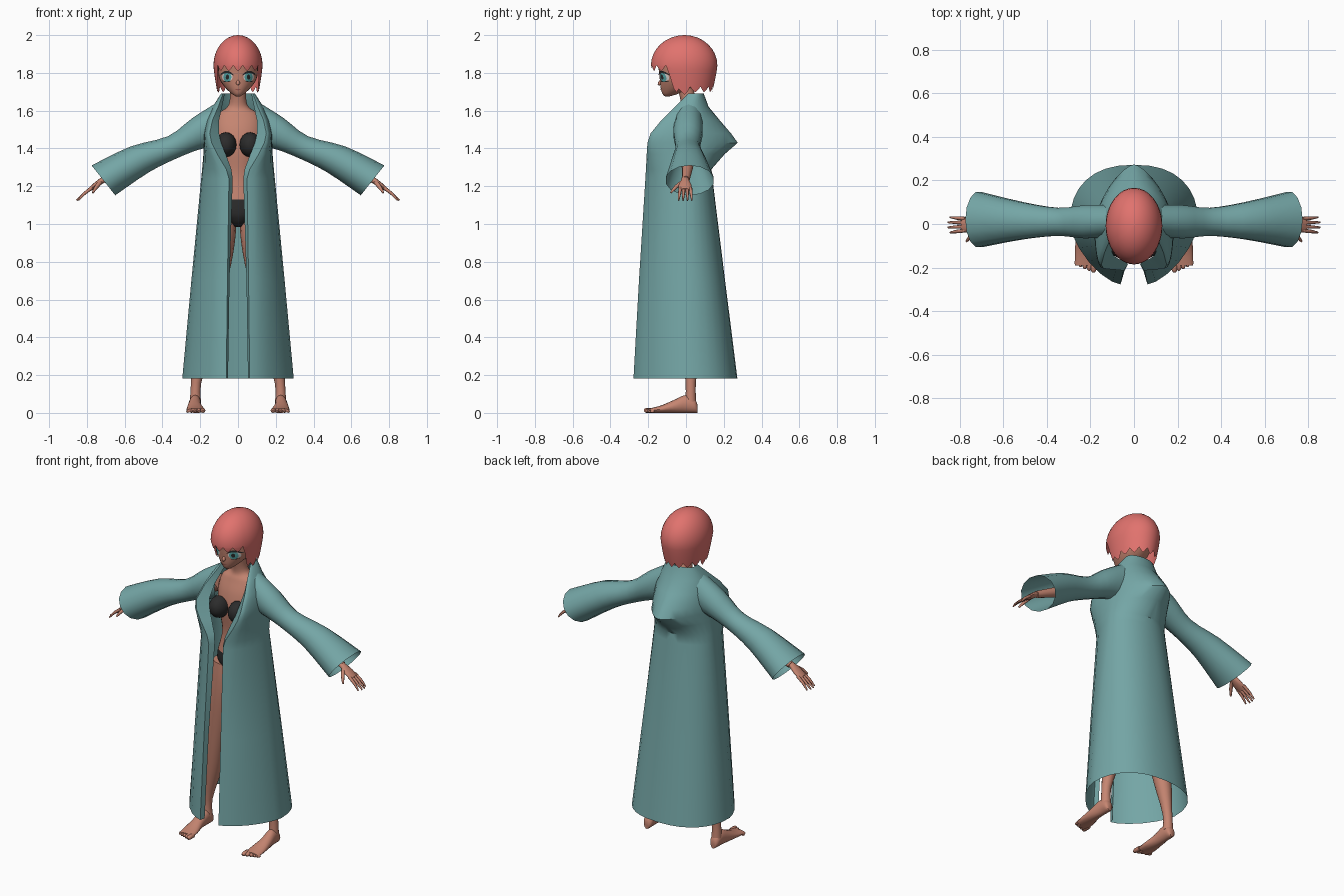
import bpy, bmesh, math
from mathutils import Vector as V

if "Cube" in bpy.data.objects:
    bpy.data.objects.remove(bpy.data.objects["Cube"])


def material(name, r, g, b):
    m = bpy.data.materials.new(name)
    m.diffuse_color = (r, g, b, 1)
    m.use_nodes = True
    m.node_tree.nodes["Principled BSDF"].inputs["Base Color"].default_value = m.diffuse_color
    return m


SKIN = material("skin", 0.56, 0.235, 0.165)
ROBE = material("teal cloth", 0.175, 0.38, 0.38)
HAIR = material("coral hair", 0.75, 0.17, 0.155)
BLACK = material("black fabric", 0.025, 0.025, 0.025)
WHITE = material("eye white", 0.75, 0.72, 0.70)
IRIS = material("teal iris", 0.10, 0.42, 0.42)
LIPS = material("lip red", 0.36, 0.10, 0.08)


def grid(name, rings, mat, closed=True, caps=True, mirror=False, angle=50, merge=False):
    """Skin a list of point rings into one smooth object."""
    bm = bmesh.new()
    vs = [[bm.verts.new(p) for p in r] for r in rings]
    n = len(vs[0])
    for a, b in zip(vs, vs[1:]):
        for i in range(n if closed else n - 1):
            j = (i + 1) % n
            bm.faces.new((a[i], a[j], b[j], b[i]))
    if caps:
        bm.faces.new(vs[0])
        bm.faces.new(vs[-1])
    bmesh.ops.recalc_face_normals(bm, faces=bm.faces)
    me = bpy.data.meshes.new(name)
    bm.to_mesh(me)
    bm.free()
    me.materials.append(mat)
    for p in me.polygons:
        p.use_smooth = True
    me.set_sharp_from_angle(angle=math.radians(angle))
    ob = bpy.data.objects.new(name, me)
    bpy.context.collection.objects.link(ob)
    if mirror:
        mod = ob.modifiers.new("mirror", "MIRROR")
        mod.use_mirror_merge = merge
    return ob


def spline(rows, k=4):
    """Catmull-Rom interpolation of tuples."""
    out = []
    for i in range(len(rows) - 1):
        p0, p1, p2 = rows[max(i - 1, 0)], rows[i], rows[i + 1]
        p3 = rows[min(i + 2, len(rows) - 1)]
        for s in range(k):
            t = s / k
            out.append(tuple(b + 0.5 * t * (c - a + t * (2*a - 5*b + 4*c - d + t * (3*(b - c) + d - a)))
                             for a, b, c, d in zip(p0, p1, p2, p3)))
    return out + [tuple(rows[-1])]


def ring(c, u, v, n=16):
    return [V(c) + V(u) * math.cos(2 * math.pi * i / n) + V(v) * math.sin(2 * math.pi * i / n)
            for i in range(n)]


def tube(name, pts, mat, n=12, k=3, mirror=True):
    """Round limb through (x, y, z, radius) points."""
    pts = spline(pts, k)
    rings = []
    for i, p in enumerate(pts):
        t = (V(pts[min(i + 1, len(pts) - 1)][:3]) - V(pts[max(i - 1, 0)][:3])).normalized()
        side = V((0, 1, 0)) if abs(t.y) < 0.8 else V((1, 0, 0))
        u = t.cross(side).normalized()
        rings.append(ring(p[:3], u * p[3], t.cross(u) * p[3], n))
    return grid(name, rings, mat, mirror=mirror)


# Torso and neck: z, half width, half depth, y centre
torso = spline([(0.985, .025, .04, .01), (1.02, .07, .075, .01), (1.08, .135, .09, .01), (1.25, .095, .07, 0),
                (1.4, .12, .085, 0), (1.5, .13, .08, .01), (1.58, .11, .06, .02), (1.63, .05, .045, .02),
                (1.74, .04, .04, -.01)], 6)
body = grid("torso", [ring((0, y, z), (a, 0, 0), (0, b, 0), 24) for z, a, b, y in torso], SKIN)
body.data.materials.append(BLACK)
for p in body.data.polygons:          # briefs
    p.material_index = int(p.center.z < 1.125)

# Bra cups
cups = [ring((.064, -.085 - .07 * math.sin(a), 1.42), (.056 * math.cos(a), 0, 0), (0, 0, .066 * math.cos(a)))
        for a in [i * math.pi / 14 for i in range(7)]]
grid("bra_cup", cups, BLACK, mirror=True)

# Legs and feet
tube("leg", [(.085, .012, 1.05, .075), (.09, .01, .95, .078), (.11, .01, .8, .075), (.15, .01, .55, .055),
             (.185, .025, .36, .05), (.222, .025, .16, .027), (.225, .025, .05, .03)], SKIN, 16)
foot = spline([(.06, .226, .016, .045), (.045, .226, .028, .075), (0, .227, .031, .095), (-.06, .23, .036, .07),
               (-.13, .226, .046, .04), (-.19, .224, .046, .024)], 3)
grid("foot", [ring((x, y, h / 2), (w, 0, 0), (0, 0, h / 2)) for y, x, w, h in foot], SKIN, mirror=True)
for i in range(5):
    x, r, e = .186 + .02 * i, .013 - .0012 * i, -.222 + .008 * i
    tube("toe", [(x, -.17, r, r), (x, e + .012, r, r), (x, e, r * .8, r * .45)], SKIN, 8, 2)

# Arms, palms and fingers
tube("arm", [(.13, .01, 1.52, .05), (.3, .01, 1.42, .04), (.5, .01, 1.33, .034), (.71, 0, 1.235, .02)], SKIN)
palm = [(.69, 1.245, .018, .017), (.72, 1.23, .022, .016), (.755, 1.205, .034, .014), (.79, 1.18, .032, .009)]
grid("palm", [ring((x, -.005, z), (t * .55, 0, t * .83), (0, h, 0), 12) for x, z, h, t in spline(palm, 2)],
     SKIN, mirror=True)
for i, y in enumerate((-.03, -.012, .006, .024)):
    e = .845 + (.01 if i in (1, 2) else 0)
    tube("finger", [(.775, y, 1.19, .009), (.815, y * 1.15, 1.16, .008), (e, y * 1.3, 1.125, .004)], SKIN, 8, 2)
tube("thumb", [(.73, -.02, 1.22, .012), (.75, -.055, 1.195, .01), (.77, -.08, 1.165, .005)], SKIN, 8, 2)

# Robe: z, lapel x, lapel depth, fold x, side x, front y, side y, back y, front power, back power
levels = [(.182, .053, .03, .062, .295, -.278, 0, .272, 1.35, .85), (.70, .045, .03, .056, .247, -.249, 0, .207, 1.25, .9),
          (1.24, .028, .03, .048, .195, -.215, 0, .14, 1.1, 1), (1.29, .035, .035, .062, .19, -.212, 0, .135, 1, 1),
          (1.37, .065, .045, .11, .183, -.208, 0, .205, .9, 1.15), (1.43, .09, .055, .14, .182, -.204, 0, .274, .85, 1.35),
          (1.48, .10, .055, .15, .18, -.187, 0, .238, .9, 1.25), (1.55, .10, .05, .135, .165, -.13, .005, .178, 1, 1.1),
          (1.62, .085, .04, .105, .135, -.06, .02, .12, 1, 1), (1.69, .07, .02, .08, .09, .01, .05, .094, 1, 1)]
rows = []
for z, wi, d, w, X, yf, ym, yb, pf, pb in levels:
    pts = [(wi, yf + d, z), (w, yf, z)]
    for i in range(1, 7):
        a = i * math.pi / 12
        pts.append((w + (X - w) * math.sin(a) ** pf, ym + (yf - ym) * max(math.cos(a), 0) ** pf, z))
    for i in range(1, 9):
        a = i * math.pi / 16
        pts.append((X * max(math.cos(a), 0) ** pb if i < 8 else 0, ym + (yb - ym) * math.sin(a) ** pb, z))
    rows.append(pts)
grid("robe", rows, ROBE, closed=False, caps=False, mirror=True, angle=45, merge=True)

# Flared sleeves: top x, z, bottom x, z, half depth, y centre
sleeve = spline([(.10, 1.65, .13, 1.41, .075, .015), (.24, 1.562, .21, 1.393, .078, .01),
                 (.37, 1.465, .33, 1.345, .066, .01), (.57, 1.41, .47, 1.275, .088, .015),
                 (.775, 1.31, .65, 1.152, .13, .02)], 3)
grid("sleeve", [ring(((a + c) / 2, y, (b + d) / 2), ((a - c) / 2, 0, (b - d) / 2), (0, h, 0), 14)
                for a, b, c, d, h, y in sleeve], ROBE, caps=False, mirror=True)

# Head: z, half width, front y, back y
head = spline([(1.676, .012, -.112, -.085), (1.69, .034, -.125, -.04), (1.72, .066, -.134, .03),
               (1.76, .094, -.138, .07), (1.80, .104, -.142, .09), (1.87, .1, -.145, .11), (1.95, .06, -.09, .07)], 5)
grid("head", [ring((0, (f + b) / 2, z), (w, 0, 0), (0, (b - f) / 2, 0), 28) for z, w, f, b in head], SKIN)
tube("nose", [(0, -.13, 1.765, .005), (0, -.138, 1.745, .011), (0, -.148, 1.737, .004)], SKIN, 8, 2, False)


def face_y(x, z):
    for a, b in zip(head, head[1:]):
        if a[0] <= z <= b[0]:
            t = (z - a[0]) / (b[0] - a[0])
            w, f, k = (a[i] + (b[i] - a[i]) * t for i in (1, 2, 3))
            return (f + k) / 2 - (k - f) / 2 * math.sqrt(max(0.05, 1 - (x / w) ** 2))
    return -.13


def patch(name, x, z, w, h, lift, mat, mirror=True, bow=0):
    """Thin oval plate that follows the face."""
    rings = []
    for s in (.05, .35, .7, 1):
        r = []
        for i in range(20):
            a = i * math.pi / 10
            px = x + s * w * math.cos(a)
            pz = z + s * h * math.sin(a) - bow * (px - x) ** 2
            r.append((px, face_y(px, pz) - lift, pz))
        rings.append(r)
    ob = grid(name, rings, mat, caps=False, mirror=mirror)
    if ob.data.polygons[0].normal.y > 0:
        ob.data.flip_normals()


# Eyes, lashes, brows and mouth
patch("eye_white", .057, 1.778, .029, .023, .002, WHITE)
patch("iris", .056, 1.778, .021, .025, .004, IRIS)
patch("pupil", .056, 1.778, .009, .013, .006, BLACK)
patch("upper_lash", .059, 1.805, .036, .006, .007, BLACK, bow=14)
patch("lower_lash", .06, 1.753, .02, .0025, .005, BLACK, bow=-8)
patch("mouth", 0, 1.711, .016, .003, .002, LIPS, False)

# Bobbed hair with a jagged hem
N = 64
columns = []
for i in range(N):
    a = 2 * math.pi * i / N
    deg = abs(math.degrees(a if a <= math.pi else a - 2 * math.pi))
    t = min(max((deg - 58) / 13, 0), 1)
    low = 1.81 + (1.685 - 1.81) * t + (.012 if deg > 100 else 0)
    low += (0, .012, .03, .012)[i % 4]
    col = []
    for j in range(15):
        if j < 9:                     # dome
            b = (j + .15) * math.pi / 2 / 8.15
            r, z = math.sin(b), 1.84 + .16 * math.cos(b)
        else:                         # hanging locks
            s = (j - 8) / 6
            z = 1.84 + (low - 1.84) * s
            r = 1 - .17 * ((1.84 - z) / .15) ** 1.3 if z < 1.84 else 1
        front = 1.02 if deg < 60 else 1
        col.append((.13 * r * math.sin(a), -.008 - .174 * r * front * math.cos(a), z))
    columns.append(col)
hair = grid("hair", [[c[j] for c in columns] for j in range(15)], HAIR, caps=False)
bm = bmesh.new()
bm.from_mesh(hair.data)
bmesh.ops.holes_fill(bm, edges=[e for e in bm.edges if e.is_boundary and e.verts[0].co.z > 1.95])
bm.to_mesh(hair.data)
bm.free()
